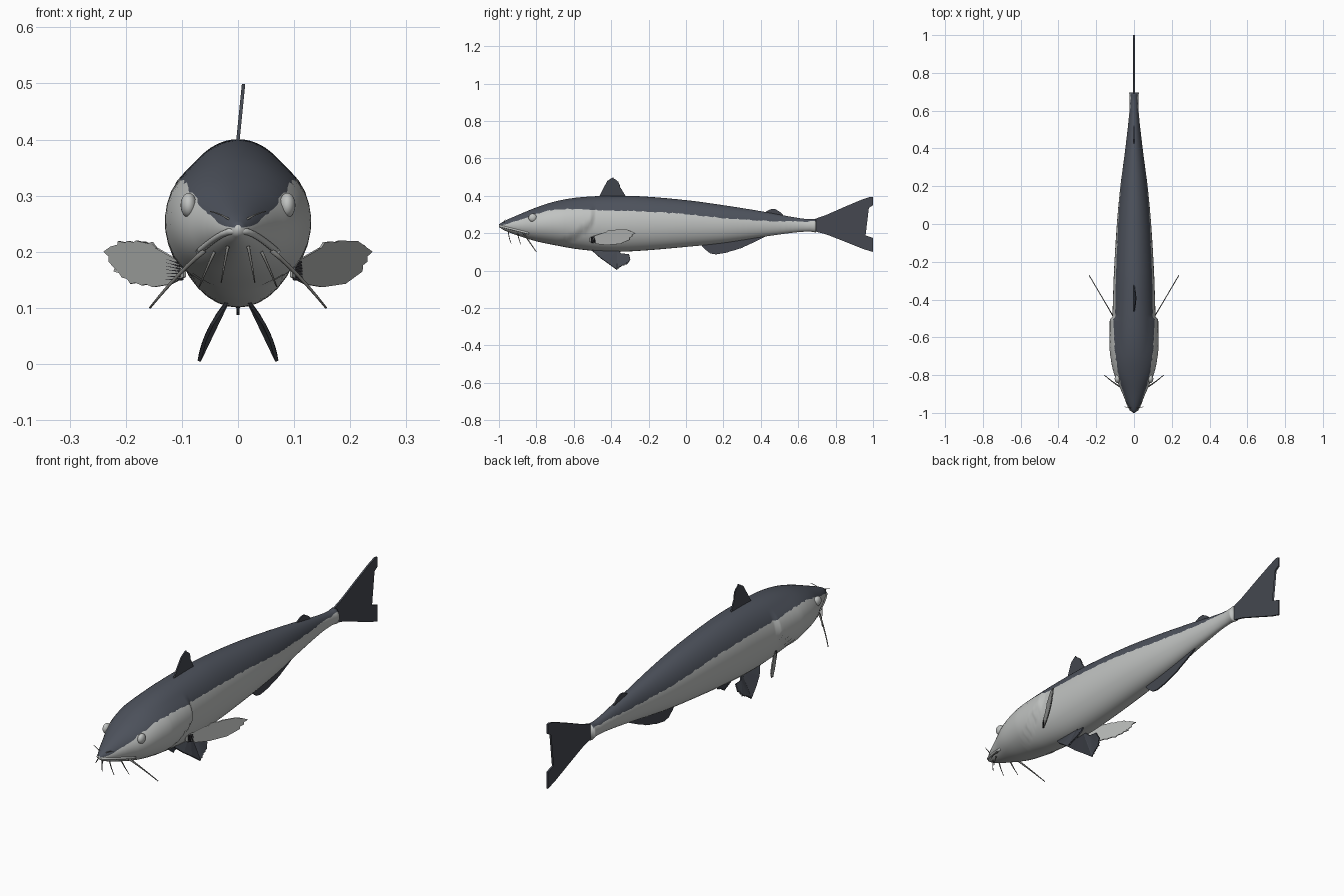
import bpy, bmesh, math, random
from mathutils import Vector

if "Cube" in bpy.data.objects:
    bpy.data.objects.remove(bpy.data.objects["Cube"])

random.seed(4)


def material(name, r, g, b):
    m = bpy.data.materials.new(name)
    m.diffuse_color = (r, g, b, 1)
    m.use_nodes = True
    m.node_tree.nodes["Principled BSDF"].inputs["Base Color"].default_value = m.diffuse_color
    return m


SLATE = material("slate_back", 0.075, 0.085, 0.108)
PALE = material("pale_belly", 0.53, 0.545, 0.535)
FIN = material("dark_fin", 0.058, 0.064, 0.08)
PALE_FIN = material("pale_fin", 0.43, 0.44, 0.43)
RAY = material("fin_ray", 0.018, 0.018, 0.022)
BARBEL = material("grey_barbel", 0.2, 0.2, 0.19)


def make_object(name, bm, mats, smooth=True):
    bmesh.ops.recalc_face_normals(bm, faces=bm.faces[:])
    me = bpy.data.meshes.new(name)
    bm.to_mesh(me)
    bm.free()
    for m in mats:
        me.materials.append(m)
    for p in me.polygons:
        p.use_smooth = smooth
    ob = bpy.data.objects.new(name, me)
    bpy.context.collection.objects.link(ob)
    return ob


def loft(bm, rings, mat_rule=lambda j: 0, cap_mat=0):
    vs = [[bm.verts.new(p) for p in ring] for ring in rings]
    n = len(vs[0])
    for a, b in zip(vs, vs[1:]):
        for j in range(n):
            f = bm.faces.new((a[j], a[(j + 1) % n], b[(j + 1) % n], b[j]))
            f.material_index = mat_rule(j)
    for end in (vs[0], vs[-1]):
        bm.faces.new(end).material_index = cap_mat


def add_tube(bm, pts, r0, r1, sides=6):
    pts = [Vector(p) for p in pts]
    rings = []
    for i, p in enumerate(pts):
        d = pts[min(i + 1, len(pts) - 1)] - pts[max(i - 1, 0)]
        q = d.to_track_quat('Z', 'Y')
        r = r0 + (r1 - r0) * i / (len(pts) - 1)
        rings.append([p + q @ Vector((r * math.cos(t), r * math.sin(t), 0))
                      for t in (2 * math.pi * k / sides for k in range(sides))])
    loft(bm, rings)


# Body stations: y, half width, bottom z, top z, colour border z
BODY = [(-1.00, .006, .233, .248, .243), (-.97, .027, .215, .266, .247),
        (-.90, .060, .188, .297, .268), (-.80, .100, .157, .338, .303),
        (-.70, .115, .136, .370, .326), (-.58, .117, .115, .391, .328),
        (-.42, .112, .101, .400, .322), (-.25, .106, .106, .398, .318),
        (0.00, .091, .127, .377, .302), (.20, .072, .148, .350, .282),
        (.40, .046, .179, .318, .268), (.58, .026, .204, .285, .263),
        (.66, .023, .209, .275, .262), (.695, .026, .204, .278, .264)]


def slope(i, k):
    a, b = BODY[max(i - 1, 0)], BODY[min(i + 1, len(BODY) - 1)]
    return (b[k] - a[k]) / (b[0] - a[0])


def station(y, k):
    i = max(0, min(len(BODY) - 2, sum(s[0] <= y for s in BODY) - 1))
    h = BODY[i + 1][0] - BODY[i][0]
    t = (y - BODY[i][0]) / h
    return ((2*t**3 - 3*t*t + 1) * BODY[i][k] + (t**3 - 2*t*t + t) * h * slope(i, k)
            + (3*t*t - 2*t**3) * BODY[i + 1][k] + (t**3 - t*t) * h * slope(i + 1, k))


def clamp(v):
    return max(0.0, min(1.0, v))


def gill_bulge(y, z):
    edge = -.5 - .18 * clamp((.29 - z) / .14) ** 2
    if y > edge:
        return 0
    return .013 * clamp((y + .86) / .2) * clamp((z - .12) / .05) * clamp((.36 - z) / .04)


# Body: dark back and pale belly meet on an edge line of the loft
HALF = 24
rings = []
COUNT = 150
for s in range(COUNT + 1):
    y = -1 + 1.695 * s / COUNT
    w, zb, zt, split = (station(y, k) for k in (1, 2, 3, 4))
    zc, h = (zt + zb) / 2, (zt - zb) / 2
    split += random.uniform(-.003, .003) * clamp((y + 1) * 8)
    a = math.asin(max(-.9, min(.9, (split - zc) / h)))
    ring = []
    for j in range(2 * HALF):
        if j < HALF:
            t = a + (math.pi - 2 * a) * j / HALF
        else:
            t = math.pi - a + (math.pi + 2 * a) * (j - HALF) / HALF
        z = zc + h * math.sin(t)
        x = (w + gill_bulge(y, z)) * math.cos(t)
        ring.append((x, y, z))
    rings.append(ring)
bm = bmesh.new()
loft(bm, rings, lambda j: 0 if j < HALF else 1, 1)
make_object("body", bm, [SLATE, PALE])

# Upper lip wrapping the snout
side = []
for i in range(9):
    t = i / 8
    y, z = -.985 + .145 * t, .236 - .036 * t
    zb, zt = station(y, 2), station(y, 3)
    u = (z - (zb + zt) / 2) / ((zt - zb) / 2)
    side.append((station(y, 1) * math.sqrt(max(0, 1 - u * u)), y, z))
path = [(-x, y, z) for x, y, z in reversed(side)] + [(0, -.993, .238)] + side
bm = bmesh.new()
add_tube(bm, path, .006, .006, 8)
make_object("upper_lip", bm, [PALE])

# Eyes
for sx, tag in ((1, "right"), (-1, "left")):
    bm = bmesh.new()
    bmesh.ops.create_uvsphere(bm, u_segments=20, v_segments=12, radius=.022)
    for v in bm.verts:
        v.co = Vector((v.co.x * .65 + sx * .088, v.co.y - .82, v.co.z + .283))
    make_object(tag + "_eye", bm, [PALE])


def jagged(pts, first, last, depth=.05):
    """Zigzag the free edge of an outline between two point numbers."""
    c = sum((Vector(p) for p in pts), Vector((0, 0))) / len(pts)
    out = []
    for i, p in enumerate(pts):
        out.append(Vector(p))
        if first <= i < last:
            q = Vector(pts[i + 1])
            for t, d in ((.2, depth), (.5, 0), (.7, depth)):
                m = Vector(p).lerp(q, t)
                out.append(m.lerp(c, d * 1.5))
    return out


def fin(name, outline, place, mat, thick=.006):
    bm = bmesh.new()
    f = bm.faces.new([bm.verts.new(place(u, v)) for u, v in outline])
    bmesh.ops.triangulate(bm, faces=[f])
    ob = make_object(name, bm, [mat], False)
    mod = ob.modifiers.new("thickness", 'SOLIDIFY')
    mod.thickness, mod.offset = thick, 0


def rays(name, root_a, root_b, tip_a, tip_b, count, place, r=.004):
    bm = bmesh.new()
    for i in range(count):
        t = i / (count - 1)
        p = Vector(root_a).lerp(Vector(root_b), t)
        q = Vector(tip_a).lerp(Vector(tip_b), t)
        add_tube(bm, [place(*p), place(*q)], r, .0015, 5)
    make_object(name, bm, [RAY])


# Fins on the centre line
def centre(y, z):
    return (0, y, z)


def lean(y, z):
    return ((z - .4) * .1, y, z)


fin("dorsal_fin", jagged([(-.47, .385), (-.445, .435), (-.42, .48), (-.39, .499),
                          (-.362, .475), (-.345, .435), (-.315, .385)], 3, 5),
    lean, FIN)
fin("adipose_fin", [(.41, .30), (.43, .318), (.45, .328), (.475, .33), (.50, .316),
                    (.515, .303), (.53, .28)], centre, FIN)
fin("anal_fin", jagged([(.07, .15), (.10, .115), (.13, .092), (.16, .087), (.22, .097),
                        (.30, .122), (.36, .15), (.43, .185), (.43, .20), (.25, .17)],
                       3, 6, .03), centre, FIN)
fin("tail_fin", [(.67, .27), (.75, .298), (.85, .342), (.94, .38), (.985, .395),
                 (1, .393), (1, .35), (.96, .325), (.90, .294), (.84, .265), (.815, .245),
                 (.85, .228), (.90, .207), (.96, .188), (1, .175), (1, .10), (.95, .115),
                 (.85, .155), (.75, .194), (.67, .215)], centre, FIN, .008)
rays("tail_rays_upper", (.69, .27), (.69, .245), (.87, .34), (.83, .262), 6, centre)
rays("tail_rays_lower", (.69, .215), (.69, .24), (.87, .16), (.82, .235), 6, centre)

# Paired fins
for sx, tag in ((1, "right"), (-1, "left")):
    def pectoral(x, z, sx=sx):
        return (sx * x, -.48 + (x - .115) * 1.7, z)

    def pelvic(y, z, sx=sx):
        return (sx * (.07 - .42 * z + 3 * z * (.1 - z)), y, z)

    fin(tag + "_pectoral_fin",
        jagged([(.095, .178), (.125, .185), (.143, .20), (.153, .217), (.18, .22),
                (.212, .219), (.238, .20), (.22, .165), (.19, .143), (.15, .137),
                (.12, .142), (.095, .155)], 3, 9), pectoral, PALE_FIN, .005)
    rays(tag + "_pectoral_rays", (.10, .178), (.10, .152), (.158, .198), (.165, .147),
         7, pectoral, .0035)
    fin(tag + "_pelvic_fin",
        jagged([(-.51, .115), (-.46, .07), (-.42, .042), (-.37, .005), (-.345, .022),
                (-.315, .035), (-.298, .06), (-.305, .088), (-.345, .09), (-.37, .115)],
               3, 6, .06), pelvic, FIN)

    # Barbels: long jaw whisker, two chin whiskers, short nose whisker
    bm = bmesh.new()
    for a, b, c, r in (((.06, -.87, .202), (.105, -.845, .165), (.157, -.80, .10), .0045),
                       ((.042, -.90, .20), (.056, -.895, .17), (.069, -.882, .138), .003),
                       ((.018, -.95, .21), (.024, -.948, .18), (.030, -.935, .145), .003),
                       ((.012, -.972, .255), (.03, -.975, .268), (.05, -.967, .272), .0022)):
        A, B, C = Vector(a), Vector(b), Vector(c)
        pts = [A.lerp(B, t).lerp(B.lerp(C, t), t) for t in (i / 6 for i in range(7))]
        add_tube(bm, [(sx * p.x, p.y, p.z) for p in pts], r, r * .4)
    make_object(tag + "_barbels", bm, [BARBEL])
